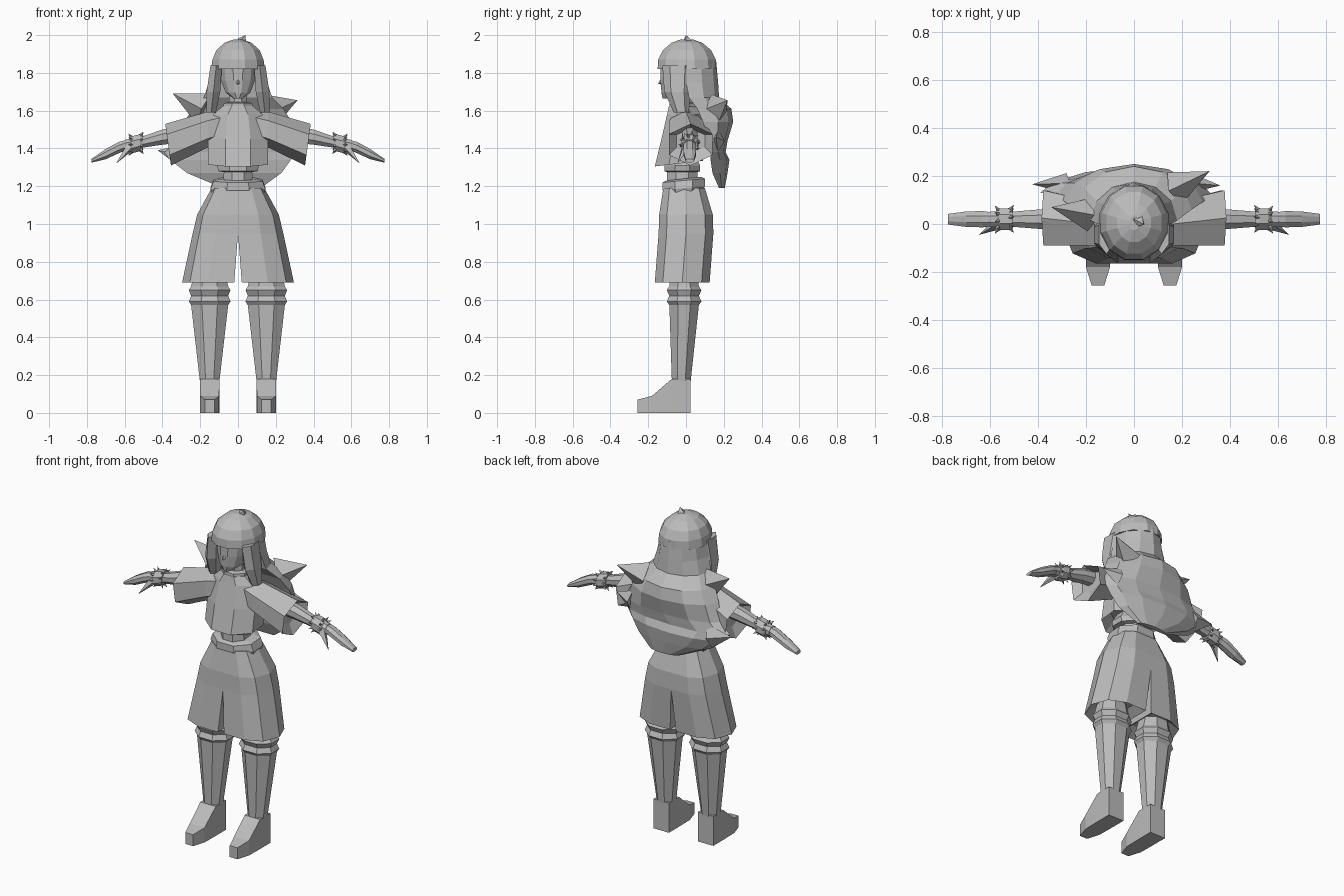
import bpy, bmesh, math
from mathutils import Vector, Matrix

if "Cube" in bpy.data.objects:
    bpy.data.objects.remove(bpy.data.objects["Cube"], do_unlink=True)

shade = (.5, .5, .5, 1)
grey = bpy.data.materials.new("light grey")
grey.use_nodes = True
grey.diffuse_color = shade
grey.node_tree.nodes["Principled BSDF"].inputs["Base Color"].default_value = shade


def arc(start, end, steps):
    angles = [start + (end - start) * i / steps for i in range(steps + 1)]
    return [(math.cos(a), math.sin(a)) for a in angles]


def polygon(sides):
    """Regular outline with flat sides, stretched to fill the unit square."""
    half = math.pi / sides
    points = arc(half, half + math.tau, sides)[:-1]
    reach_u = max(u for u, v in points)
    reach_v = max(v for u, v in points)
    return [(u / reach_u, v / reach_v) for u, v in points]


SQUARE, HEXAGON, OCTAGON, ROUND = [polygon(sides) for sides in (4, 6, 8, 12)]
# Half outline, flat towards the centre line, and one flat towards the front
HALF = [(-1, -1)] + arc(-math.pi / 2, math.pi / 2, 4) + [(-1, 1)]
SWEEP = [(u, 2 * v - 1) for u, v in arc(0, math.pi, 6)]


def finish(name, bm, mirror):
    bmesh.ops.recalc_face_normals(bm, faces=bm.faces)
    seam = [f for f in bm.faces if all(abs(v.co.x) < .001 for v in f.verts)]
    bmesh.ops.delete(bm, geom=seam, context="FACES")
    mesh = bpy.data.meshes.new(name)
    bm.to_mesh(mesh)
    bm.free()
    mesh.materials.append(grey)
    obj = bpy.data.objects.new(name, mesh)
    bpy.context.collection.objects.link(obj)
    if mirror:
        obj.modifiers.new("Mirror", "MIRROR")


def ring(at, wide, deep, mid_u=0, mid_v=0, slant=0):
    """One cross-section: place on the axis, half sizes, centre and slant."""
    return at, wide, deep, mid_u, mid_v, slant


def loft(name, outline, rings, axis="z", mid_u=0, mid_v=0, mirror=False):
    """Skin a closed outline along an axis."""
    bm = bmesh.new()
    loops = []
    for at, wide, deep, ring_u, ring_v, slant in rings:
        loop = []
        for u, v in outline:
            a = mid_u + ring_u + u * wide
            b = mid_v + ring_v + v * deep
            s = at + slant * v
            place = {"x": (s, a, b), "y": (a, s, b), "z": (a, b, s)}[axis]
            loop.append(bm.verts.new(place))
        loops.append(loop)
    for low, high in zip(loops, loops[1:]):
        for i in range(len(outline)):
            bm.faces.new((low[i - 1], low[i], high[i], high[i - 1]))
    bm.faces.new(loops[0])
    bm.faces.new(loops[-1])
    finish(name, bm, mirror)


def spike(name, base, tip, radius, flat=1, mirror=False):
    """Four-sided pointed tuft from base to tip, flattened sideways."""
    base, tip = Vector(base), Vector(tip)
    axis = tip - base
    matrix = (Matrix.Translation((base + tip) / 2)
              @ axis.to_track_quat("Z", "Y").to_matrix().to_4x4()
              @ Matrix.Diagonal((flat, 1, 1, 1)))
    bm = bmesh.new()
    bmesh.ops.create_cone(bm, cap_ends=True, segments=4, radius1=radius, radius2=0,
                          depth=axis.length, matrix=matrix)
    finish(name, bm, mirror)


# Boots with two flared bands at the knee
flare = dict(wide=.11, deep=.092)
pinch = dict(wide=.098, deep=.078)
loft("boot_shaft", OCTAGON, [
    ring(at=.17, wide=.052, deep=.05, mid_v=-.015),
    ring(at=.57, **pinch), ring(at=.59, **flare), ring(at=.62, **pinch),
    ring(at=.65, **flare), ring(at=.67, **pinch),
    ring(at=.75, wide=.08, deep=.07),
], mid_u=.15, mid_v=-.01, mirror=True)


def foot_ring(at, wide, top):
    return ring(at, wide, top / 2, mid_v=top / 2)


loft("foot", SQUARE, [
    foot_ring(at=.025, wide=.052, top=.18),
    foot_ring(at=-.075, wide=.052, top=.18),
    foot_ring(at=-.18, wide=.05, top=.09),
    foot_ring(at=-.257, wide=.026, top=.07),
], axis="y", mid_u=.15, mirror=True)

# Wide shorts: two halves sharing the centre seam, with recessed hems
loft("shorts", HALF, [
    ring(at=.73, wide=.08, deep=.09, mid_u=.15, mid_v=-.01),
    ring(at=.69, wide=.138, deep=.145, mid_u=.158, mid_v=-.02),
    ring(at=.95, wide=.12, deep=.145, mid_u=.12),
    ring(at=1.05, wide=.108, deep=.142, mid_u=.108),
    ring(at=1.19, wide=.07, deep=.11, mid_u=.07, mid_v=-.01),
], mirror=True)
loft("belt", OCTAGON, [
    ring(at=1.17, wide=.14, deep=.1, slant=.01),
    ring(at=1.19, wide=.145, deep=.112, slant=.01),
    ring(at=1.23, wide=.13, deep=.112, slant=.01),
    ring(at=1.24, wide=.1, deep=.09, slant=.01),
], mid_v=-.012)
loft("waist", OCTAGON, [
    ring(at=1.2, wide=.08, deep=.08),
    ring(at=1.275, wide=.075, deep=.08),
    ring(at=1.28, wide=.105, deep=.095),
    ring(at=1.31, wide=.11, deep=.095),
    ring(at=1.36, wide=.08, deep=.07),
], mid_v=-.02)

# Jacket with bell sleeves, open at hem and cuff
loft("jacket", OCTAGON, [
    ring(at=1.36, wide=.12, deep=.09, mid_v=-.02),
    ring(at=1.32, wide=.16, deep=.128, mid_v=-.037, slant=.015),
    ring(at=1.45, wide=.16, deep=.11, mid_v=-.02),
    ring(at=1.58, wide=.13, deep=.09, mid_v=-.01),
    ring(at=1.625, wide=.08, deep=.07, mid_v=-.02),
])
loft("sleeve", HEXAGON, [
    ring(at=.08, wide=.075, deep=.09, mid_v=1.52),
    ring(at=.16, wide=.09, deep=.095, mid_v=1.5),
    ring(at=.37, wide=.115, deep=.11, mid_u=.025, mid_v=1.42, slant=.015),
    ring(at=.33, wide=.075, deep=.065, mid_u=.025, mid_v=1.44),
], axis="x", mirror=True)

# Forearm, hand and thumb
loft("forearm", OCTAGON, [
    ring(at=.3, wide=.04, deep=.045, mid_v=1.475),
    ring(at=.4, wide=.04, deep=.04, mid_v=1.46),
    ring(at=.5, wide=.032, deep=.03, mid_v=1.435),
    ring(at=.6, wide=.033, deep=.03, mid_v=1.415),
], axis="x", mid_u=.02, mirror=True)
loft("hand", OCTAGON, [
    ring(at=.57, wide=.025, deep=.025, mid_v=1.425),
    ring(at=.63, wide=.034, deep=.03, mid_v=1.405),
    ring(at=.7, wide=.032, deep=.027, mid_v=1.37),
    ring(at=.775, wide=.022, deep=.01, mid_v=1.335),
], axis="x", mid_u=.02, mirror=True)
spike("thumb", base=(.57, 0, 1.41), tip=(.645, -.045, 1.32), radius=.025, mirror=True)

# Studded bracelet
loft("bracelet", OCTAGON, [
    ring(at=.505, wide=.038, deep=.04, mid_v=1.435),
    ring(at=.52, wide=.045, deep=.045, mid_v=1.43),
    ring(at=.56, wide=.045, deep=.045, mid_v=1.42),
    ring(at=.575, wide=.038, deep=.035, mid_v=1.415),
], axis="x", mid_u=.02, mirror=True)
for row, lean in enumerate((-.02, .02)):
    centre = Vector((.54 + lean, .02, 1.425 - lean / 4))
    for u, v in arc(row * .35, row * .35 + math.tau, 9)[:-1]:
        out = Vector((0, u, v))
        spike("bracelet_stud", base=centre + out * .035,
              tip=centre + out * .06 + Vector((lean, 0, 0)), radius=.012, mirror=True)

# Neck, collar and face
loft("neck", OCTAGON, [
    ring(at=1.58, wide=.05, deep=.05), ring(at=1.75, wide=.045, deep=.05)], mid_v=-.01)
loft("collar", OCTAGON, [
    ring(at=1.6, wide=.08, deep=.075),
    ring(at=1.64, wide=.075, deep=.072),
    ring(at=1.645, wide=.05, deep=.05),
], mid_v=-.015)
loft("face", ROUND, [
    ring(at=1.665, wide=.025, deep=.035, mid_v=-.09),
    ring(at=1.695, wide=.065, deep=.075, mid_v=-.055),
    ring(at=1.76, wide=.09, deep=.11, mid_v=-.025),
    ring(at=1.86, wide=.1, deep=.12, mid_v=-.015),
])
spike("nose", base=(0, -.13, 1.75), tip=(0, -.148, 1.742), radius=.015)

# Hair: cap with fringe, front locks, long back swept outwards
loft("hair_cap", ROUND, [
    ring(at=1.82, wide=.143, deep=.155),
    ring(at=1.87, wide=.135, deep=.153),
    ring(at=1.92, wide=.115, deep=.128),
    ring(at=1.96, wide=.07, deep=.08),
    ring(at=1.978, wide=.02, deep=.03),
], mid_v=.005)
loft("hair_front_lock", HEXAGON, [
    ring(at=1.84, wide=.03, deep=.08, mid_u=.115, mid_v=-.045),
    ring(at=1.7, wide=.036, deep=.07, mid_u=.13, mid_v=-.045),
    ring(at=1.59, wide=.025, deep=.04, mid_u=.142, mid_v=-.025),
], mirror=True)
loft("hair_back", SWEEP, [
    ring(at=1.86, wide=.135, deep=.08, mid_v=.08),
    ring(at=1.75, wide=.155, deep=.085, mid_v=.085),
    ring(at=1.67, wide=.18, deep=.08, mid_v=.095),
    ring(at=1.61, wide=.24, deep=.09, mid_v=.15),
    ring(at=1.54, wide=.285, deep=.08, mid_v=.17),
    ring(at=1.44, wide=.325, deep=.05, mid_v=.17),
    ring(at=1.38, wide=.35, deep=.04, mid_u=-.04, mid_v=.17),
    ring(at=1.34, wide=.32, deep=.05, mid_u=-.04, mid_v=.18),
    ring(at=1.27, wide=.25, deep=.04, mid_u=-.02, mid_v=.18),
    ring(at=1.19, wide=.1, deep=.015, mid_u=.02, mid_v=.19),
])
spike("hair_tuft", base=(.02, .01, 1.965), tip=(.04, 0, 2), radius=.03)
spike("hair_flick_right", base=(-.18, .04, 1.61), tip=(-.345, .07, 1.69), radius=.09, flat=.8)
spike("hair_flick_left", base=(.17, .15, 1.6), tip=(.315, .22, 1.655), radius=.09, flat=.8)
spike("hair_low_tip_right", base=(-.28, .17, 1.36), tip=(-.425, .165, 1.39), radius=.07, flat=.6)
spike("hair_low_tip_left", base=(.25, .17, 1.44), tip=(.36, .16, 1.46), radius=.06, flat=.6)
